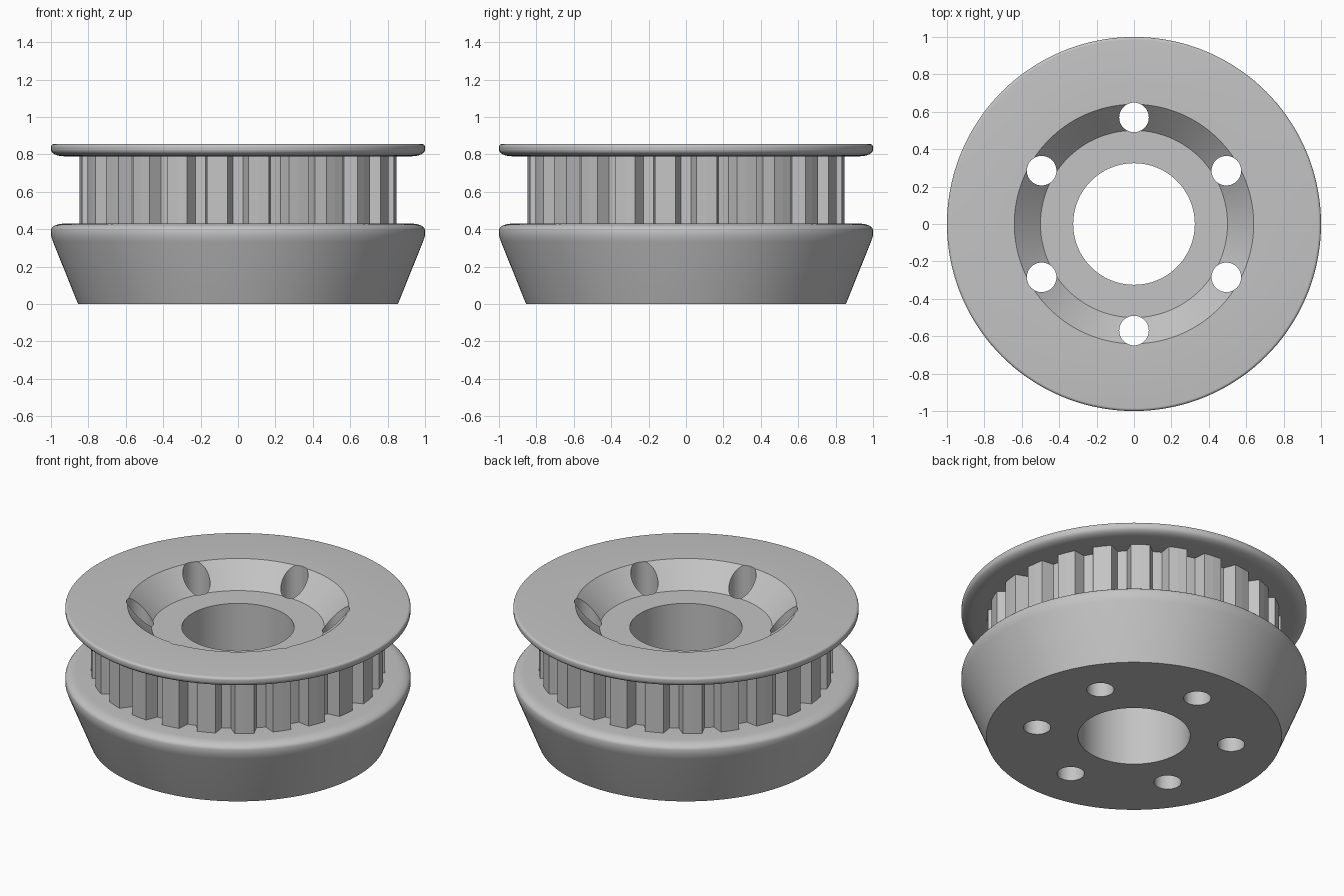
import bpy, bmesh
from math import sin, cos, pi, radians
from mathutils import Matrix, Vector

SEGMENTS = 144
TEETH = 24
HOLES = 6

if "Cube" in bpy.data.objects:
    bpy.data.objects.remove(bpy.data.objects["Cube"])

metal = bpy.data.materials.new("light_grey_metal")
metal.use_nodes = True
grey = (0.55, 0.55, 0.55, 1)
metal.diffuse_color = grey
metal.node_tree.nodes["Principled BSDF"].inputs["Base Color"].default_value = grey


def make_object(name, bm):
    bmesh.ops.recalc_face_normals(bm, faces=bm.faces)
    mesh = bpy.data.meshes.new(name)
    bm.to_mesh(mesh)
    bm.free()
    mesh.materials.append(metal)
    obj = bpy.data.objects.new(name, mesh)
    bpy.context.collection.objects.link(obj)
    return obj


def select_only(obj):
    bpy.ops.object.select_all(action='DESELECT')
    obj.select_set(True)
    bpy.context.view_layer.objects.active = obj


def lathe(name, profile):
    bm = bmesh.new()
    rings = []
    for i in range(SEGMENTS):
        a = 2 * pi * i / SEGMENTS
        rings.append([bm.verts.new((r * cos(a), r * sin(a), z)) for r, z in profile])
    n = len(profile)
    for i, ring in enumerate(rings):
        after = rings[(i + 1) % SEGMENTS]
        for j in range(n):
            k = (j + 1) % n
            bm.faces.new((ring[j], after[j], after[k], ring[k]))
    return make_object(name, bm)


def quarter(r, z, width, height, start):
    # Rounded rim corner, swept a quarter turn from the start angle
    return [(r + width * cos(start + t * pi / 12), z + height * sin(start + t * pi / 12))
            for t in range(7)]


# Turned body: tapered base, belt drum, upper flange, conical recess and bore
BELT_LOW, BELT_HIGH, TOP = 0.43, 0.79, 0.855
ROOT, TIP = 0.775, 0.85
profile = [(0.325, 0), (0.855, 0), (0.99, 0.335), (1, 0.365)]
profile += quarter(0.93, 0.395, 0.07, 0.035, 0)
profile += [(ROOT, BELT_LOW), (ROOT, BELT_HIGH)]
profile += quarter(0.93, 0.825, 0.07, 0.035, -pi / 2)
profile += quarter(0.985, 0.84, 0.015, 0.015, 0)
profile += [(0.64, TOP), (0.5, 0.715), (0.325, 0.715)]
body = lathe("pulley_body", profile)

# Bolt holes through the recess
bm = bmesh.new()
for i in range(HOLES):
    place = Matrix.Rotation(radians(30) + 2 * pi * i / HOLES, 4, 'Z') @ Matrix.Translation((0.57, 0, 0.4))
    bmesh.ops.create_cone(bm, cap_ends=True, segments=48, radius1=0.079,
                          radius2=0.079, depth=1.4, matrix=place)
cutter = make_object("hole_cutter", bm)
cutter.hide_render = True
cut = body.modifiers.new("bolt_holes", 'BOOLEAN')
cut.operation = 'DIFFERENCE'
cut.solver = 'EXACT'
cut.object = cutter
select_only(body)
bpy.ops.object.modifier_apply(modifier=cut.name)
bpy.data.objects.remove(cutter)
bpy.ops.object.shade_smooth_by_angle(angle=radians(25))

# Tapered belt teeth around the drum
bm = bmesh.new()
root_half, tip_half = radians(5.5), radians(3.75)
outline = [(ROOT - 0.01, -root_half), (ROOT, -root_half), (TIP, -tip_half), (TIP, 0),
           (TIP, tip_half), (ROOT, root_half), (ROOT - 0.01, root_half)]
for i in range(TEETH):
    middle = 2 * pi * (i + 0.5) / TEETH
    face = bm.faces.new([bm.verts.new((r * cos(middle + a), r * sin(middle + a), BELT_LOW - 0.005))
                         for r, a in outline])
    top = bmesh.ops.extrude_face_region(bm, geom=[face])
    bmesh.ops.translate(bm, vec=Vector((0, 0, BELT_HIGH - BELT_LOW + 0.01)),
                        verts=[v for v in top["geom"] if isinstance(v, bmesh.types.BMVert)])
make_object("belt_teeth", bm)
